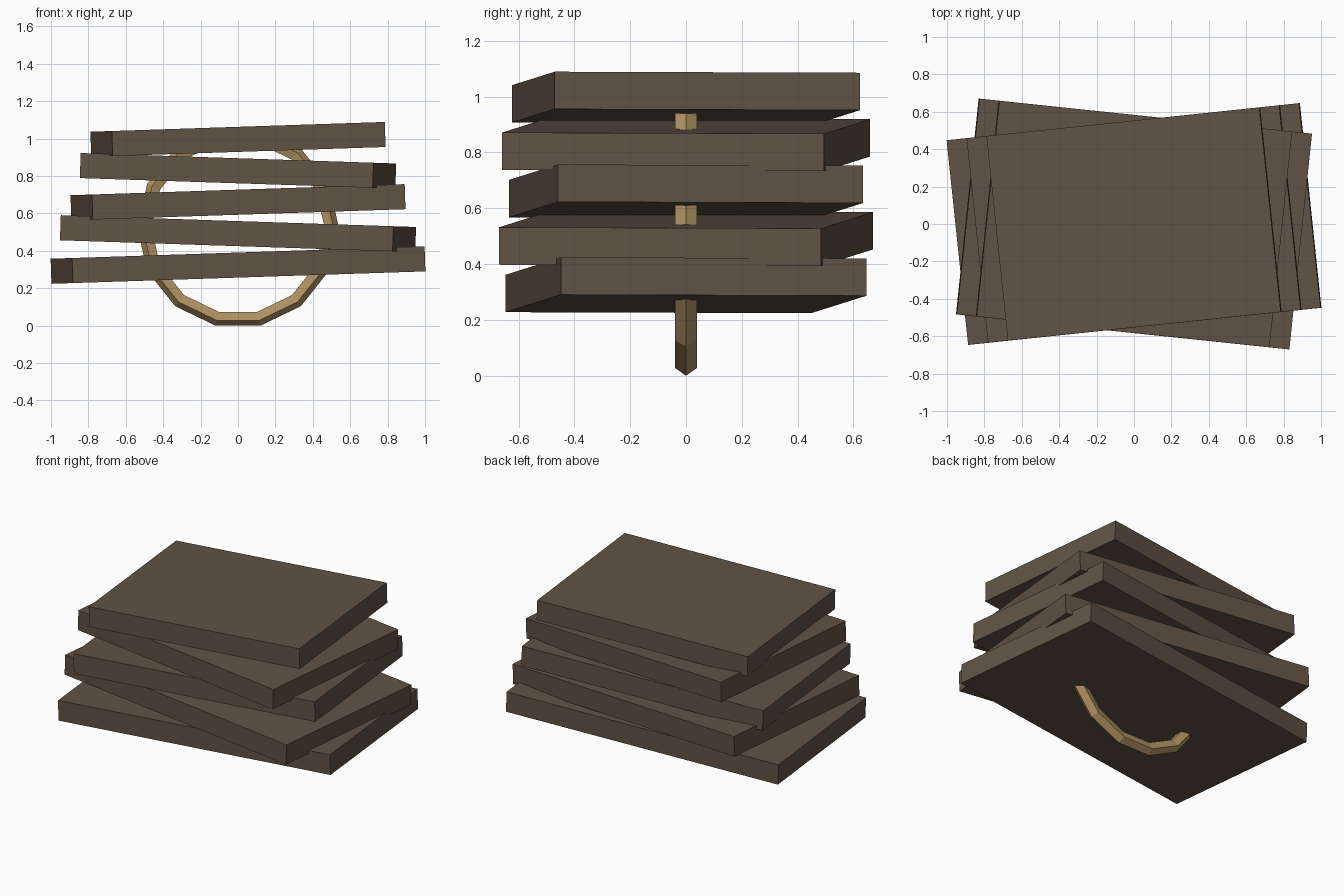
import bpy
from math import radians
from mathutils import Matrix

if "Cube" in bpy.data.objects:
    bpy.data.objects.remove(bpy.data.objects["Cube"])


def material(name, rgb):
    m = bpy.data.materials.new(name)
    m.diffuse_color = (*rgb, 1.0)
    m.use_nodes = True
    m.node_tree.nodes["Principled BSDF"].inputs["Base Color"].default_value = m.diffuse_color
    return m


dark_wood = material("dark_brown", (0.117, 0.087, 0.060))
tan = material("tan", (0.434, 0.287, 0.122))

# Stack of five slabs, each shorter than the one below, twisting and
# tilting in alternate directions
for i in range(5):
    side = 1 if i % 2 == 0 else -1
    length = 1.896 - 0.107 * i
    width = 1.10 if side > 0 else 1.16
    bpy.ops.mesh.primitive_cube_add(size=1)
    slab = bpy.context.object
    slab.name = f"slab_{i + 1}"
    slab.data.transform(
        Matrix.Translation((0, 0, 0.324 + 0.168 * i))
        @ Matrix.Rotation(radians(-1.9 * side), 4, 'Y')
        @ Matrix.Rotation(radians(6 * side), 4, 'Z')
        @ Matrix.Diagonal((length, width, 0.134, 1)))
    slab.data.materials.append(dark_wood)

# Upright low-poly ring threaded through the slabs
bpy.ops.mesh.primitive_torus_add(
    major_segments=14, minor_segments=5,
    major_radius=0.497, minor_radius=0.042,
    location=(0, 0, 0.5255), rotation=(radians(90), 0, 0))
ring = bpy.context.object
ring.name = "binding_ring"
ring.data.materials.append(tan)
for p in ring.data.polygons:
    p.use_smooth = False
